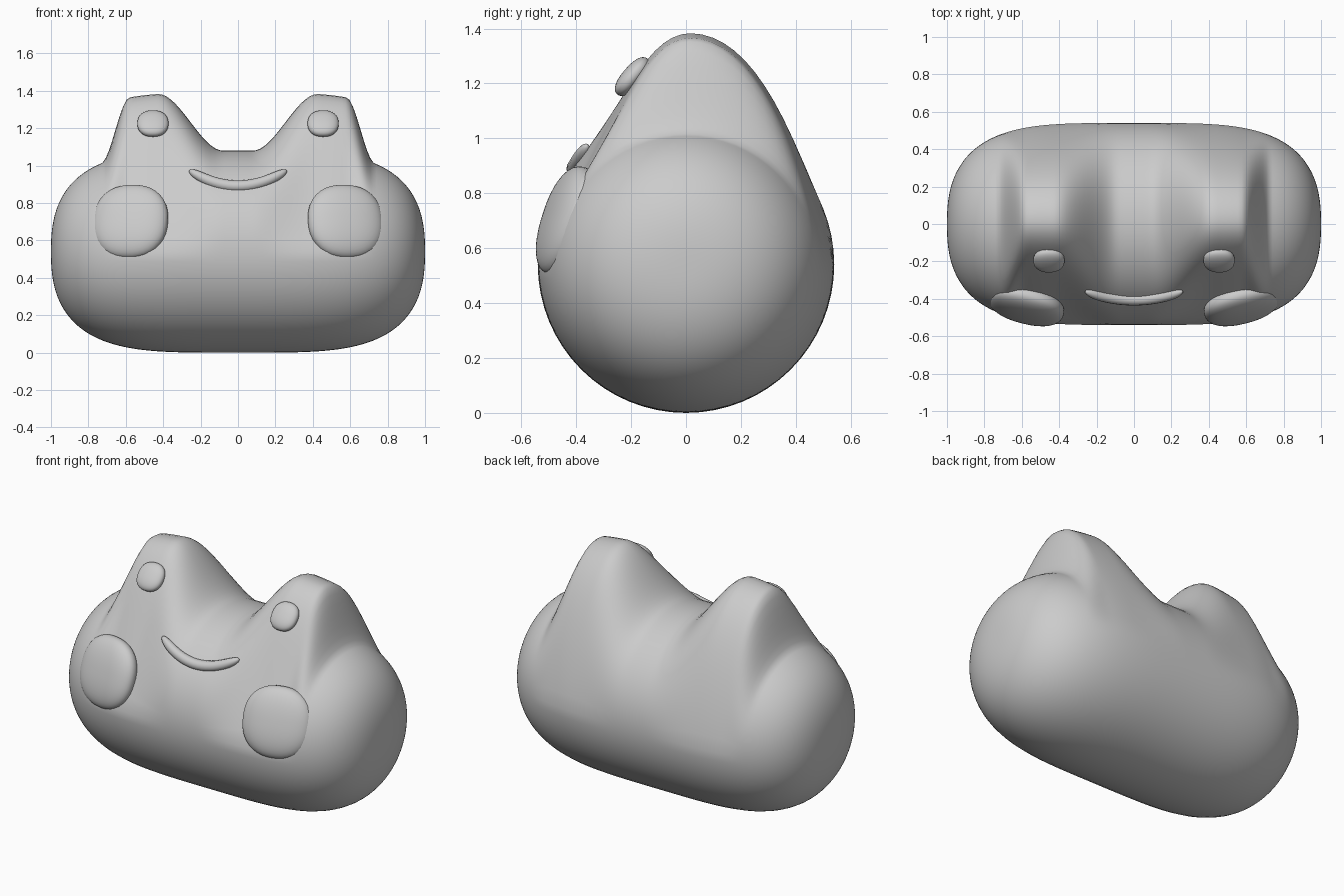
import bpy, bmesh, math
from mathutils import Vector

if "Cube" in bpy.data.objects:
    bpy.data.objects.remove(bpy.data.objects["Cube"], do_unlink=True)

grey = bpy.data.materials.new("soft grey")
grey.use_nodes = True
COLOR = (0.6, 0.6, 0.6, 1)
grey.diffuse_color = COLOR
grey.node_tree.nodes["Principled BSDF"].inputs["Base Color"].default_value = COLOR

RADIUS = 0.54


def finish(name, bm):
    bmesh.ops.recalc_face_normals(bm, faces=bm.faces)
    for face in bm.faces:
        face.smooth = True
    mesh = bpy.data.meshes.new(name)
    bm.to_mesh(mesh)
    bm.free()
    mesh.materials.append(grey)
    obj = bpy.data.objects.new(name, mesh)
    bpy.context.collection.objects.link(obj)
    return obj


def ease(a, b, x):
    t = min(1, max(0, (x - a) / (b - a)))
    return t * t * (3 - 2 * t)


def body_ring(x, count):
    """Round section whose top is drawn up into the eye mounds."""
    size = RADIUS * (1 - x ** 4) ** 0.4
    mound = ease(0.08, 0.43, abs(x)) * ease(0.73, 0.58, abs(x))
    for i in range(count):
        angle = math.tau * i / count
        y, up = size * math.cos(angle), math.sin(angle)
        z = RADIUS + size * up
        if up > 0:
            z += 0.31 * mound * up
            pinch = 0.38 if y < 0 else 0.2
            y *= 1 - pinch * mound * math.sin(up * math.pi / 2)
            y += 0.015 * mound * up
        yield x, y, z


def build_body(steps=128, count=64):
    bm = bmesh.new()
    rings = []
    for j in range(1, steps):
        x = math.sin(math.pi * (j / steps - 0.5))
        rings.append([bm.verts.new(p) for p in body_ring(x, count)])
    for a, b in zip(rings, rings[1:]):
        for i in range(count):
            k = (i + 1) % count
            bm.faces.new((a[i], a[k], b[k], b[i]))
    # Close the two domed ends
    for side, ring in ((-1, rings[0]), (1, rings[-1])):
        pole = bm.verts.new((side, 0, RADIUS))
        for i in range(count):
            bm.faces.new((ring[i], ring[(i + 1) % count], pole))
    finish("body", bm)


def pad(name, center, scale, normal):
    """Slightly squared, flattened ball lying on the body."""
    bm = bmesh.new()
    bmesh.ops.create_uvsphere(bm, u_segments=40, v_segments=24, radius=1)
    for v in bm.verts:
        v.co /= sum(abs(c) ** 2.3 for c in v.co) ** (1 / 2.3)
        v.co = Vector(c * s for c, s in zip(v.co, scale))
    obj = finish(name, bm)
    obj.location = center
    obj.rotation_mode = 'QUATERNION'
    obj.rotation_quaternion = Vector(normal).to_track_quat('Z', 'Y')


build_body()

# Eyes and cheeks, mirrored
for side, label in ((1, "left"), (-1, "right")):
    pad(label + "_eye", (side * 0.455, -0.195, 1.225),
        (0.083, 0.085, 0.037), (0, -0.76, 0.65))
    pad(label + "_cheek", (side * 0.575, -0.435, 0.7),
        (0.205, 0.205, 0.075), (side * 0.25, -1, 0.33))

# Smile, a tube with rounded tips
curve = bpy.data.curves.new("mouth", 'CURVE')
curve.dimensions = '3D'
curve.bevel_depth = 0.031
curve.bevel_resolution = 4
curve.use_fill_caps = True
spline = curve.splines.new('POLY')
N = 32
spline.points.add(N)
for i, point in enumerate(spline.points):
    u = math.sin(math.pi * (i / N - 0.5))
    point.co = (0.26 * u, -0.405 + 0.045 * u * u, 0.89 + 0.085 * u * u, 1)
    point.radius = max(0.03, (1 - u ** 8) ** 0.5) * (1 - 0.15 * u * u)
spline.use_smooth = True
curve.materials.append(grey)
mouth = bpy.data.objects.new("mouth", curve)
bpy.context.collection.objects.link(mouth)
bpy.ops.object.select_all(action='DESELECT')
mouth.select_set(True)
bpy.context.view_layer.objects.active = mouth
bpy.ops.object.convert(target='MESH')
bpy.ops.object.shade_smooth()
